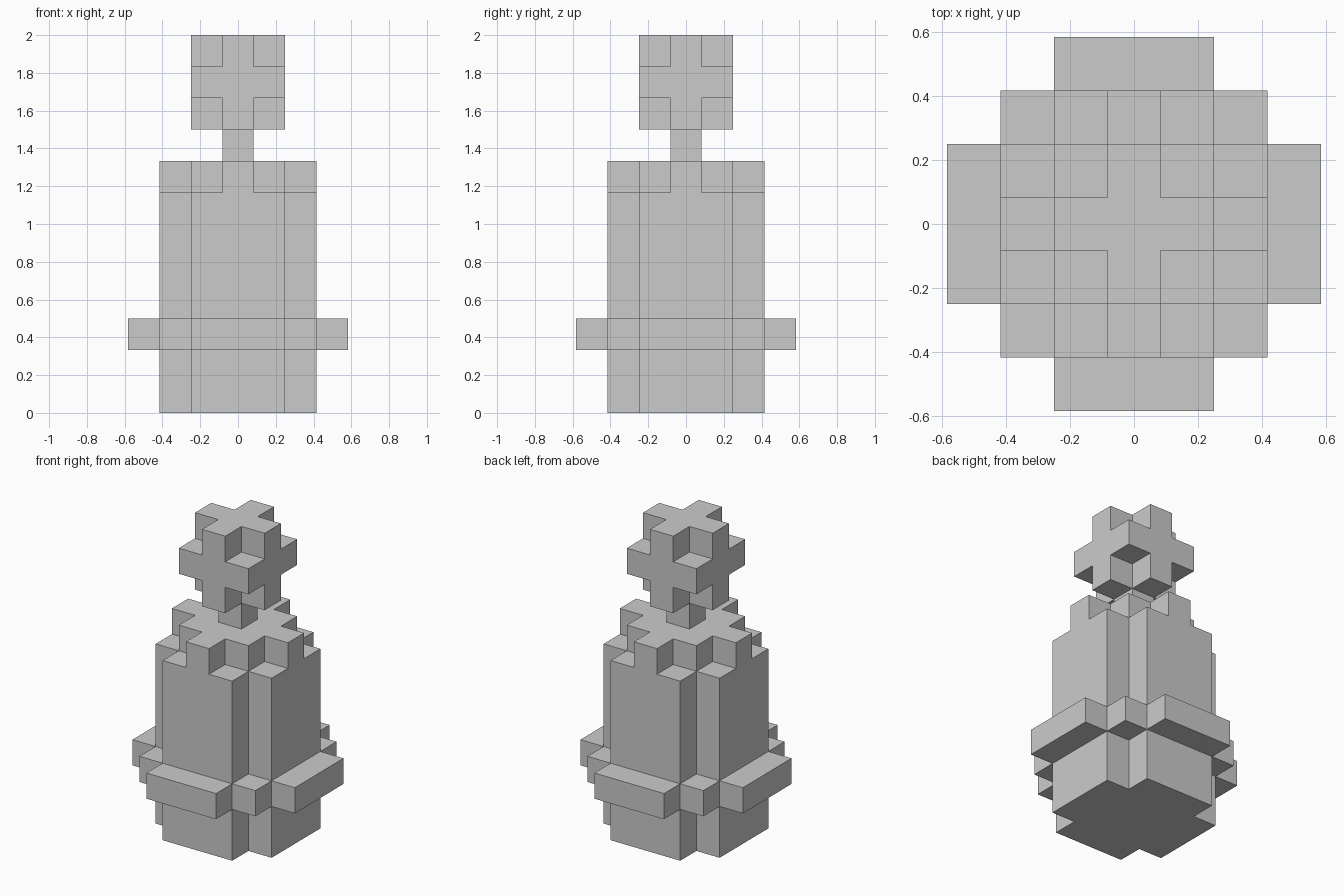
import bpy, bmesh
from mathutils import Vector

if "Cube" in bpy.data.objects:
    bpy.data.objects.remove(bpy.data.objects["Cube"])

U = 1 / 6  # edge length of one block


def box(wx, wy, z0, z1):
    """Cells of a centred box, odd widths, from layer z0 up to z1."""
    rx, ry = wx // 2, wy // 2
    return {(x, y, z) for x in range(-rx, rx + 1)
            for y in range(-ry, ry + 1) for z in range(z0, z1)}


def cross(a, b, z0, z1):
    """Two crossed boxes: a long, b wide."""
    return box(a, b, z0, z1) | box(b, a, z0, z1)


parts = {
    # body with notched corners, interrupted by the band
    "lower_body": cross(5, 3, 0, 2),
    "band": cross(7, 3, 2, 3) | box(5, 5, 2, 3),
    "upper_body": cross(5, 3, 3, 7),
    # stepped shoulder and thin neck
    "shoulder": cross(5, 1, 7, 8) | box(3, 3, 7, 8),
    "neck": box(1, 1, 8, 9),
    # cube with its eight corners removed
    "top_knob": cross(3, 1, 9, 12) | box(3, 3, 10, 11),
}
solid = set().union(*parts.values())


def build(name, cells):
    """Skin the outside of the cells, then merge coplanar faces."""
    bm = bmesh.new()
    for c in cells:
        centre = Vector((c[0], c[1], c[2] + 0.5))
        for axis in range(3):
            for sign in (-1, 1):
                n = Vector((0, 0, 0))
                n[axis] = sign
                if tuple(int(c[i] + n[i]) for i in range(3)) in solid:
                    continue
                s = Vector((0, 0, 0))
                s[(axis + 1) % 3] = 1
                t = n.cross(s)
                corners = ((-1, -1), (1, -1), (1, 1), (-1, 1))
                bm.faces.new([bm.verts.new((centre + (n + s * i + t * j) / 2) * U)
                              for i, j in corners])
    bmesh.ops.remove_doubles(bm, verts=bm.verts[:], dist=1e-4)
    bmesh.ops.dissolve_limit(bm, angle_limit=0.02, verts=bm.verts[:], edges=bm.edges[:])
    mesh = bpy.data.meshes.new(name)
    bm.to_mesh(mesh)
    bm.free()
    bpy.context.collection.objects.link(bpy.data.objects.new(name, mesh))


for part_name, part_cells in parts.items():
    build(part_name, part_cells)
